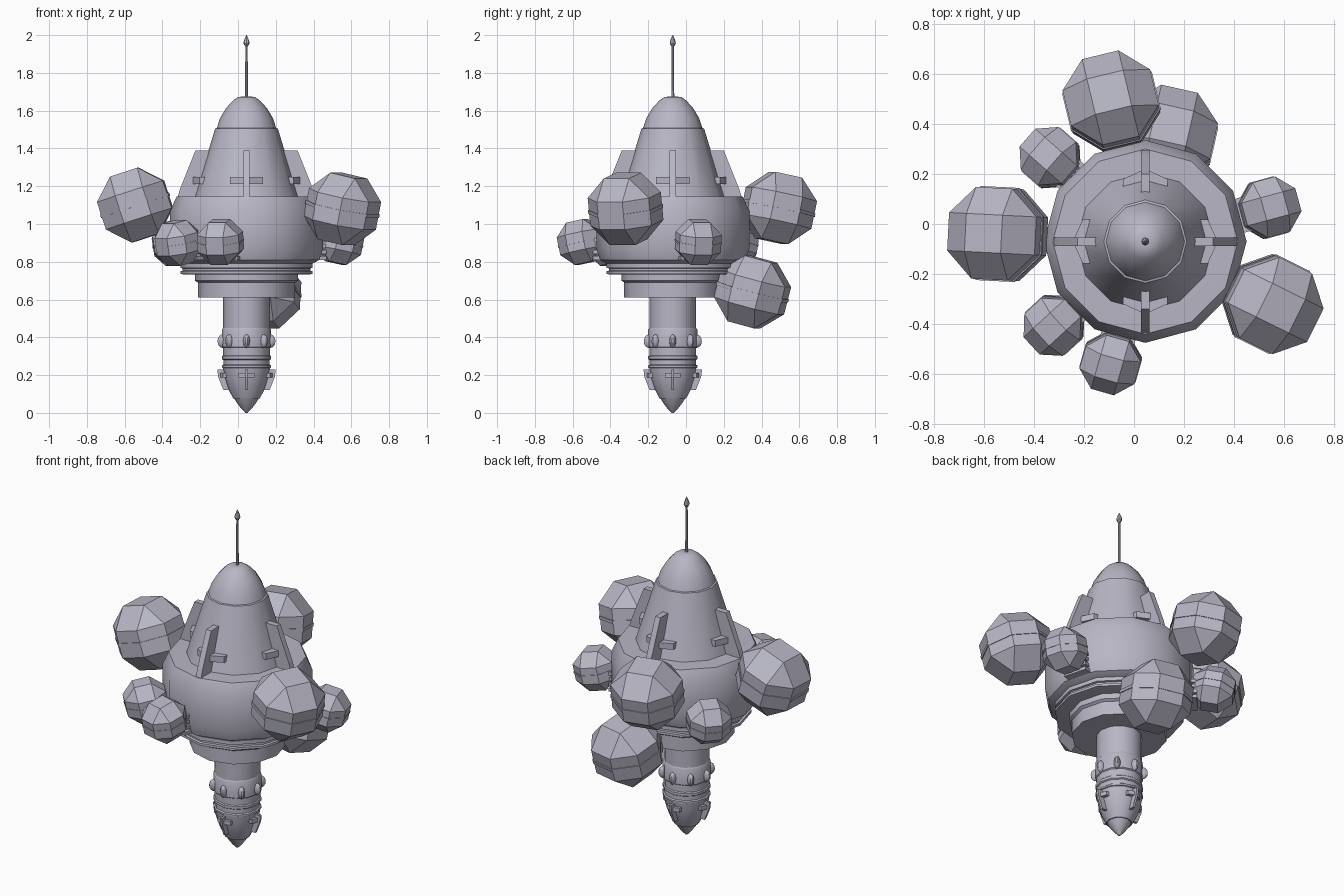
import bpy, bmesh
from math import radians, sin, cos, pi, atan2, tau
from mathutils import Matrix, Vector

if "Cube" in bpy.data.objects:
    bpy.data.objects.remove(bpy.data.objects["Cube"])

AXIS = Vector((0.045, -0.07, 0))

hull = bpy.data.materials.new("lavender_grey")
hull.use_nodes = True
COLOR = (0.48, 0.47, 0.56, 1)
hull.diffuse_color = COLOR
hull.node_tree.nodes["Principled BSDF"].inputs["Base Color"].default_value = COLOR


def finish(name, bm, smooth=False):
    bmesh.ops.recalc_face_normals(bm, faces=bm.faces)
    mesh = bpy.data.meshes.new(name)
    bm.to_mesh(mesh)
    bm.free()
    mesh.materials.append(hull)
    obj = bpy.data.objects.new(name, mesh)
    bpy.context.collection.objects.link(obj)
    if smooth:
        bpy.ops.object.select_all(action='DESELECT')
        obj.select_set(True)
        bpy.context.view_layer.objects.active = obj
        bpy.ops.object.shade_smooth_by_angle(angle=radians(35))
    return obj


def lathe(name, profile, sides=12):
    """Revolve (radius, height) points around the station axis."""
    bm = bmesh.new()
    rings = [[bm.verts.new(AXIS + Vector((r * cos(tau * i / sides), r * sin(tau * i / sides), z)))
              for i in range(sides)] for r, z in profile]
    for low, high in zip(rings, rings[1:]):
        for i in range(sides):
            j = (i + 1) % sides
            bm.faces.new((low[i], low[j], high[j], high[i]))
    bm.faces.new(rings[0])
    bm.faces.new(rings[-1])
    return finish(name, bm, True)


def prism(bm, points, offset, matrix):
    """Extrude a flat outline by +-offset, then place it by matrix."""
    sides = [[bm.verts.new(matrix @ (Vector(p) + s * Vector(offset))) for p in points] for s in (-1, 1)]
    bm.faces.new(sides[0])
    bm.faces.new(sides[1])
    for i in range(len(points)):
        j = (i + 1) % len(points)
        bm.faces.new((sides[0][i], sides[0][j], sides[1][j], sides[1][i]))


def around(angle):
    return Matrix.Translation(AXIS) @ Matrix.Rotation(angle, 4, 'Z')


# Central hull, from bottom to top
lathe("tail_tip", [(0.006, 0), (0.03, 0.025), (0.052, 0.055), (0.064, 0.075)])
lathe("tail_cone", [(0.07, 0.075), (0.098, 0.13), (0.117, 0.19), (0.125, 0.24)])
lathe("lower_column", [(0.12, 0.235), (0.13, 0.24), (0.13, 0.25), (0.123, 0.255), (0.123, 0.28),
                       (0.13, 0.285), (0.13, 0.3), (0.124, 0.305), (0.124, 0.35)])
lathe("window_band", [(0.124, 0.345), (0.13, 0.35), (0.13, 0.44), (0.124, 0.45)])
lathe("upper_column", [(0.124, 0.44), (0.124, 0.62)])
lathe("neck_drum", [(0.257, 0.61), (0.257, 0.69), (0.272, 0.7), (0.272, 0.74)])
lathe("flange", [(0.33, 0.732), (0.35, 0.736), (0.35, 0.75), (0.338, 0.753), (0.338, 0.765),
                 (0.35, 0.768), (0.35, 0.79)])
lathe("main_body", [(0.34, 0.785), (0.385, 0.81), (0.405, 0.87), (0.405, 1.07), (0.37, 1.145),
                    (0.27, 1.147)])
lathe("upper_cone", [(0.277, 1.14), (0.166, 1.505), (0.15, 1.51)])
lathe("nose", [(0.158, 1.505), (0.14, 1.56), (0.107, 1.615), (0.07, 1.655), (0.045, 1.672), (0.02, 1.675)])
lathe("antenna", [(0.008, 1.66), (0.006, 1.95)], 8)
lathe("antenna_tip", [(0.007, 1.94), (0.016, 1.955), (0.014, 1.97), (0.002, 2.0)], 8)


# Fins with swept crossbars, four around each end
def fin_set(name, outline, thickness, bar, bar_z, bar_height):
    bm = bmesh.new()
    left = [(r, t, bar_z) for r, t in bar]
    right = [(r, -t, bar_z) for r, t in bar]
    for k in range(4):
        m = around(k * pi / 2)
        prism(bm, [(r, 0, z) for r, z in outline], (0, thickness, 0), m)
        for half in (left, right):
            prism(bm, half, (0, 0, bar_height), m)
    finish(name, bm)


fin_set("upper_fins", [(0.18, 1.39), (0.27, 1.39), (0.35, 1.19), (0.364, 1.146), (0.25, 1.146)], 0.017,
        [(0.29, 0), (0.25, 0.088), (0.215, 0.088), (0.2, 0)], 1.23, 0.018)
fin_set("tail_fins", [(0.1, 0.23), (0.155, 0.23), (0.15, 0.19), (0.122, 0.12), (0.085, 0.12)], 0.007,
        [(0.14, 0), (0.125, 0.042), (0.1, 0.042), (0.1, 0)], 0.2, 0.012)

# Eight porthole domes on the column
bm = bmesh.new()
for k in range(8):
    bmesh.ops.create_uvsphere(
        bm, u_segments=10, v_segments=8, radius=1,
        matrix=around(k * pi / 4) @ Matrix.Translation((0.125, 0, 0.38)) @ Matrix.Diagonal((0.03, 0.018, 0.036, 1)))
finish("portholes", bm, True)


# Faceted pods with an equator belt
def pod(name, centre, size, tilt):
    centre = Vector(centre)
    out = centre - AXIS
    angle = atan2(out.y, out.x)
    place = (Matrix.Translation(centre) @ Matrix.Rotation(angle, 4, 'Z')
             @ Matrix.Rotation(radians(tilt), 4, 'Y') @ Matrix.Scale(size, 4))
    bm = bmesh.new()
    k = 0.414
    for sx in (-1, 1):
        for sy in (-1, 1):
            for sz in (-1, 1):
                for p in ((k, k, 1), (k, 1, k), (1, k, k)):
                    bm.verts.new((sx * p[0], sy * p[1], sz * p[2]))
    bmesh.ops.convex_hull(bm, input=bm.verts)
    bmesh.ops.dissolve_limit(bm, angle_limit=0.02, verts=bm.verts, edges=bm.edges)
    bmesh.ops.create_cone(bm, cap_ends=True, segments=8, radius1=1.11, radius2=1.11, depth=0.1,
                          matrix=Matrix.Rotation(pi / 8, 4, 'Z'))
    bmesh.ops.transform(bm, matrix=place, verts=bm.verts)
    finish(name, bm)
    return angle


BIG, SMALL = 0.18, 0.114
pod("large_pod_right", (-0.545, -0.04, 1.1), BIG * 1.02, 18)
pod("large_pod_left", (0.553, -0.32, 1.08), BIG, 12)
pod("large_pod_back", (-0.09, 0.49, 1.085), BIG, 12)
pod("large_pod_low", (0.14, 0.352, 0.64), BIG, 15)

# Small pods, each held by a stack of ribs
small_pods = {"back_right": (-0.335, 0.265, 0.9), "left": (0.54, 0.065, 0.905),
              "front_right": (-0.32, -0.405, 0.9), "front": (-0.093, -0.555, 0.905)}
ribs = bmesh.new()
for label, centre in small_pods.items():
    angle = pod("small_pod_" + label, centre, SMALL, 12)
    for i in range(4):
        prism(ribs, [(0.33, -0.07, 0), (0.42, -0.07, 0), (0.42, 0.07, 0), (0.33, 0.07, 0)], (0, 0, 0.01),
              around(angle) @ Matrix.Translation((0, 0, 0.82 + i * 0.032)))
finish("pod_mount_ribs", ribs)
